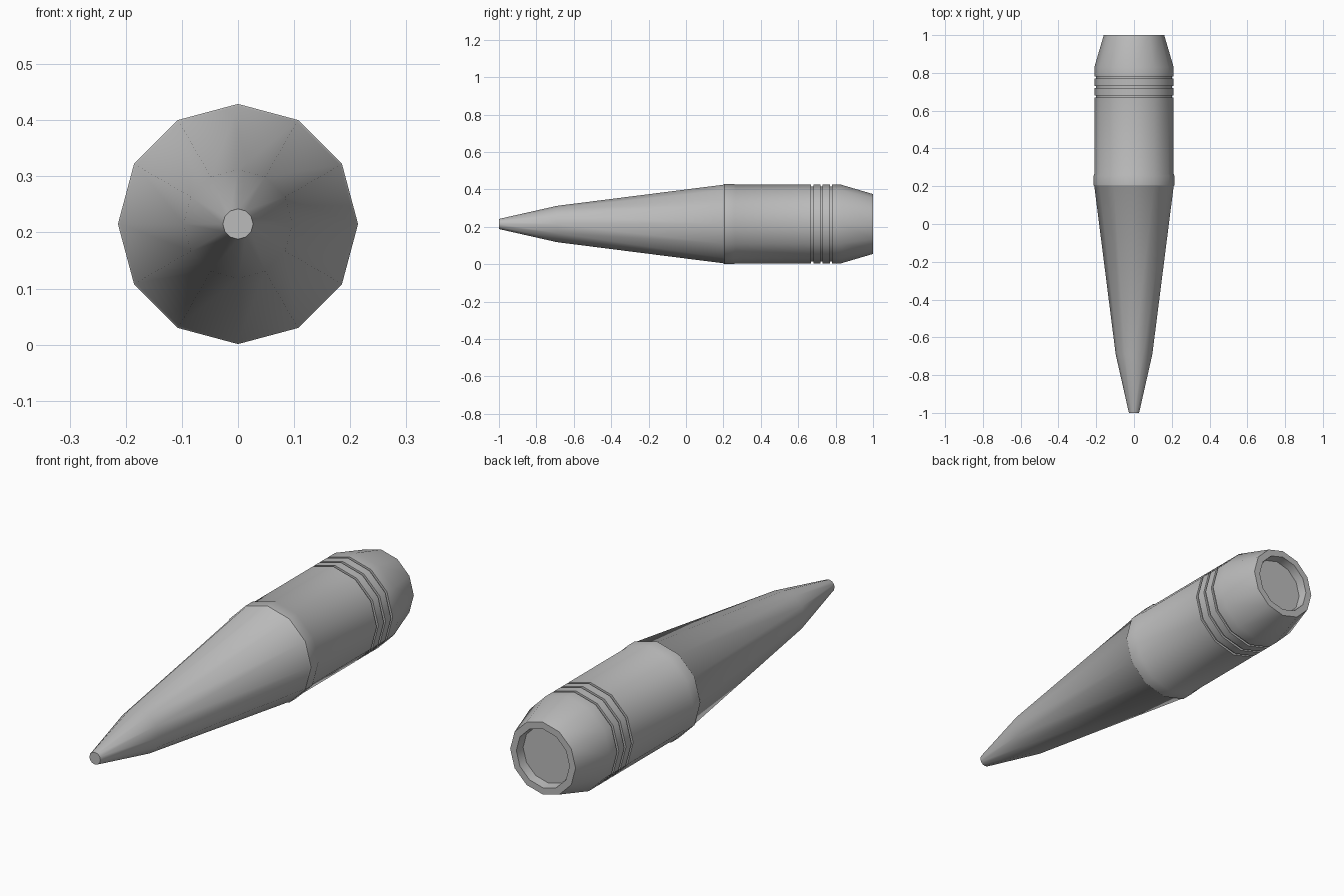
import bpy
import bmesh
from math import sin, cos, pi, radians

SIDES = 12
CENTRE_Z = 0.215

cube = bpy.data.objects.get("Cube")
if cube:
    bpy.data.objects.remove(cube, do_unlink=True)

metal = bpy.data.materials.new("plain_grey")
metal.use_nodes = True
GREY = (0.5, 0.5, 0.5, 1)
metal.diffuse_color = GREY
metal.node_tree.nodes["Principled BSDF"].inputs["Base Color"].default_value = GREY


def lathe(name, profile):
    """Turn (y, radius) points about the long axis and cap both ends."""
    bm = bmesh.new()
    rings = []
    for y, r in profile:
        angles = [2 * pi * i / SIDES for i in range(SIDES)]
        rings.append([bm.verts.new((r * sin(a), y, CENTRE_Z + r * cos(a))) for a in angles])
    for a, b in zip(rings, rings[1:]):
        for i in range(SIDES):
            j = (i + 1) % SIDES
            bm.faces.new((a[i], a[j], b[j], b[i]))
    bm.faces.new(rings[0])
    bm.faces.new(rings[-1])
    bmesh.ops.recalc_face_normals(bm, faces=bm.faces)
    mesh = bpy.data.meshes.new(name)
    bm.to_mesh(mesh)
    bm.free()
    mesh.materials.append(metal)
    obj = bpy.data.objects.new(name, mesh)
    bpy.context.collection.objects.link(obj)
    bpy.ops.object.select_all(action='DESELECT')
    obj.select_set(True)
    bpy.context.view_layer.objects.active = obj
    bpy.ops.object.shade_smooth_by_angle(angle=radians(35))


BODY_R = 0.21

# Tapered nose with blunt tip, flared collar
profile = [(-1, 0.027), (-0.69, 0.097), (0.2, 0.21), (0.205, 0.214),
           (0.255, 0.214), (0.265, BODY_R)]

# Three narrow square grooves round the body
for y in (0.675, 0.725, 0.775):
    profile += [(y - 0.006, BODY_R), (y - 0.006, BODY_R - 0.01),
                (y + 0.006, BODY_R - 0.01), (y + 0.006, BODY_R)]

# Tapered tail with a recessed base
profile += [(0.83, BODY_R), (1, 0.16), (1, 0.13), (0.96, 0.125)]

lathe("projectile_body", profile)
